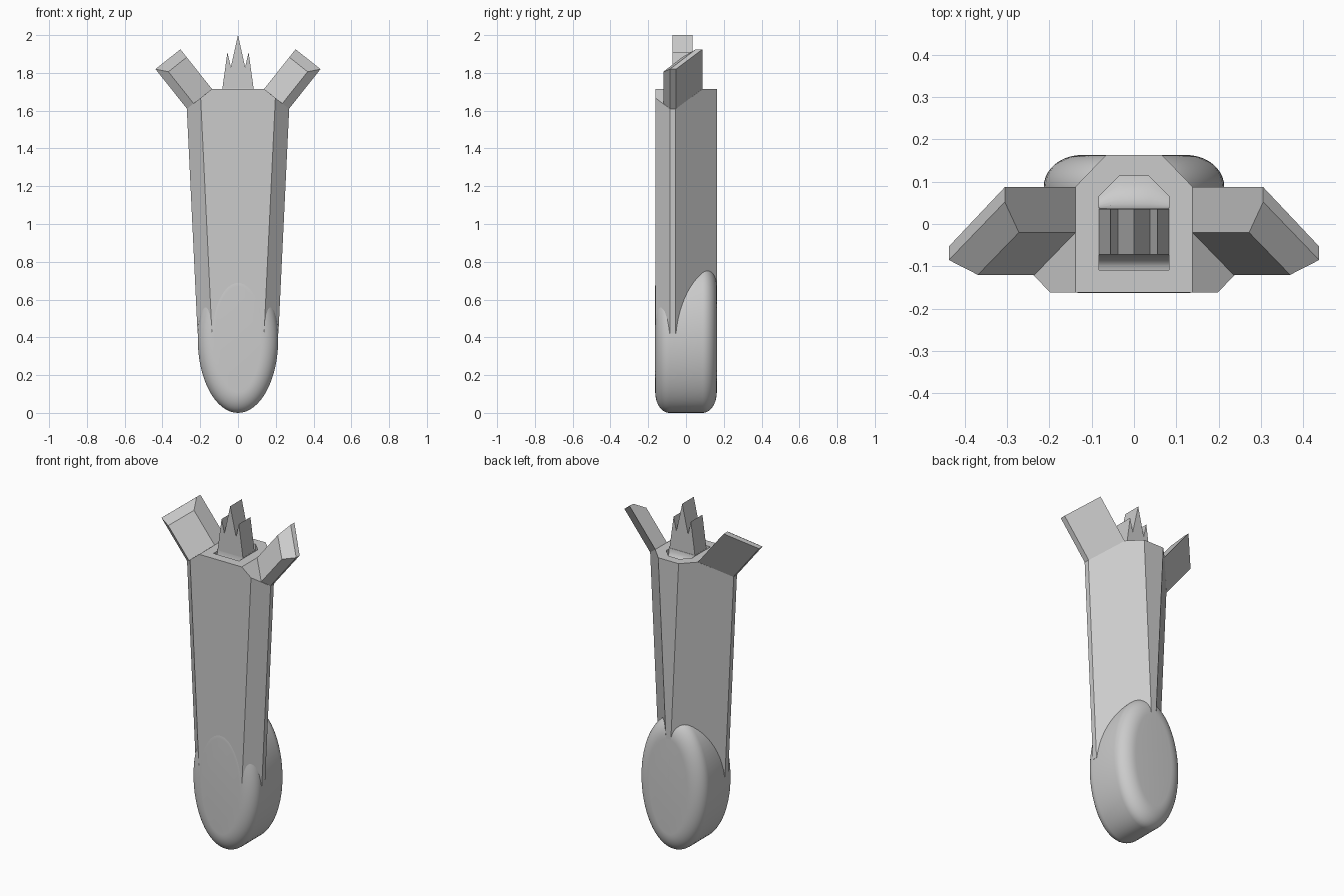
import bpy, bmesh, math
from mathutils import Vector

cube = bpy.data.objects.get("Cube")
if cube:
    bpy.data.objects.remove(cube, do_unlink=True)

grey = bpy.data.materials.new("plain grey")
grey.use_nodes = True
grey.diffuse_color = (0.6, 0.6, 0.6, 1)
grey.node_tree.nodes["Principled BSDF"].inputs["Base Color"].default_value = (0.6, 0.6, 0.6, 1)


def finish(name, bm, smooth=False):
    bmesh.ops.recalc_face_normals(bm, faces=bm.faces[:])
    mesh = bpy.data.meshes.new(name)
    bm.to_mesh(mesh)
    bm.free()
    mesh.materials.append(grey)
    obj = bpy.data.objects.new(name, mesh)
    bpy.context.collection.objects.link(obj)
    bpy.ops.object.select_all(action='DESELECT')
    obj.select_set(True)
    bpy.context.view_layer.objects.active = obj
    if smooth:
        bpy.ops.object.shade_smooth_by_angle(angle=math.radians(35))
    return obj


def loft(name, rings, smooth=False):
    """Skin a stack of equal-length rings and cap both ends."""
    bm = bmesh.new()
    loops = [[bm.verts.new(p) for p in ring] for ring in rings]
    for a, b in zip(loops, loops[1:]):
        for i in range(len(a)):
            j = (i + 1) % len(a)
            bm.faces.new((a[i], a[j], b[j], b[i]))
    bm.faces.new(loops[0])
    bm.faces.new(loops[-1])
    return finish(name, bm, smooth)


def mirrored(half):
    return half + [(-x, y) for x, y in reversed(half)]


# Tapered faceted body: the section narrows sideways towards the bottom
def section(z, shift):
    half = [(0.2, -0.162), (0.276, -0.085), (0.276, -0.055), (0.066, 0.163)]
    return [(x - shift, y, z) for x, y in half] + \
           [(shift - x, y, z) for x, y in reversed(half)]


body = loft("body", [section(0.42, 0.062), section(1.715, 0)])

# Sloping shoulders
bm = bmesh.new()
bm.from_mesh(body.data)
for side in (1, -1):
    cut = bmesh.ops.bisect_plane(
        bm, geom=bm.verts[:] + bm.edges[:] + bm.faces[:],
        plane_co=(side * 0.138, 0, 1.715), plane_no=(side * 0.62, 0, 0.78), clear_outer=True)
    edges = [e for e in cut["geom_cut"] if isinstance(e, bmesh.types.BMEdge)]
    bmesh.ops.holes_fill(bm, edges=[e for e in edges if e.is_boundary])
bmesh.ops.recalc_face_normals(bm, faces=bm.faces[:])
bm.to_mesh(body.data)
bm.free()

# Recess in the top
opening = mirrored([(0.083, -0.108), (0.083, 0.065), (0.035, 0.113)])
cutter = loft("recess_cutter", [[(x, y, z) for x, y in opening] for z in (1.655, 1.8)])
cutter.hide_render = True
recess = body.modifiers.new("recess", 'BOOLEAN')
recess.operation = 'DIFFERENCE'
recess.solver = 'EXACT'
recess.object = cutter
bpy.context.view_layer.objects.active = body
bpy.ops.object.modifier_apply(modifier="recess")
bpy.data.objects.remove(cutter, do_unlink=True)

# Curved base flaring out from the crown to the recess walls
rings = []
for i in range(7):
    a = math.radians(15 * i)
    spread, z = 1 - math.sin(a), 1.72 - 0.06 * math.cos(a)
    rings.append([(x, (0.037 if y > 0 else -0.072) * (1 - spread) + y * spread, z)
                  for x, y in opening])
loft("crown_base", rings, True)

# Crown with three points
outline = mirrored([(0.085, 1.66), (0.083, 1.715), (0.056, 1.91), (0.038, 1.83)])
outline.insert(4, (0, 2.0))
loft("crown", [[(x, y, z) for x, z in outline] for y in (-0.072, 0.035)])

# Slanted arms rising square off the shoulders, with a chamfered front tip edge
base = [(0.138, 0.087, 1.715), (0.27, -0.053, 1.61), (0.27, -0.085, 1.61),
        (0.235, -0.12, 1.638), (0.138, -0.02, 1.715)]
rise = Vector((0.167, 0, 0.21))
for side, label in ((1, "left"), (-1, "right")):
    bm = bmesh.new()

    def vert(p):
        return bm.verts.new((side * p[0], p[1], p[2]))

    low = [vert(p) for p in base]
    tip_back, tip_out, tip_front = [vert(Vector(p) + rise) for p in base[:3]]
    front_out, front_in = [vert(Vector(p) + rise * 0.8) for p in base[3:]]
    tip_in = vert((0.305, 0.052, 1.925))
    for face in (low, (low[0], low[1], tip_out, tip_back),
                 (low[1], low[2], tip_front, tip_out),
                 (low[2], low[3], front_out, tip_front),
                 (low[3], low[4], front_in, front_out),
                 (low[4], low[0], tip_back, tip_in, front_in),
                 (tip_back, tip_out, tip_front, tip_in),
                 (tip_in, tip_front, front_out, front_in)):
        bm.faces.new(face)
    finish(label + "_arm", bm)

# Oval pommel with rounded rims
rings = []
steps = [math.radians(90 * i / 10) for i in range(11)]
profile = [(-0.088 - 0.075 * math.cos(a), 1 - math.sin(a)) for a in steps]
profile += [(-y, inset) for y, inset in reversed(profile)]
for y, inset in profile:
    rx, rz = 0.213 - 0.09 * inset, 0.39 - 0.11 * inset
    rings.append([(rx * math.cos(t), y, 0.39 + rz * math.sin(t))
                  for t in (math.tau * i / 64 for i in range(64))])
loft("pommel", rings, True)
